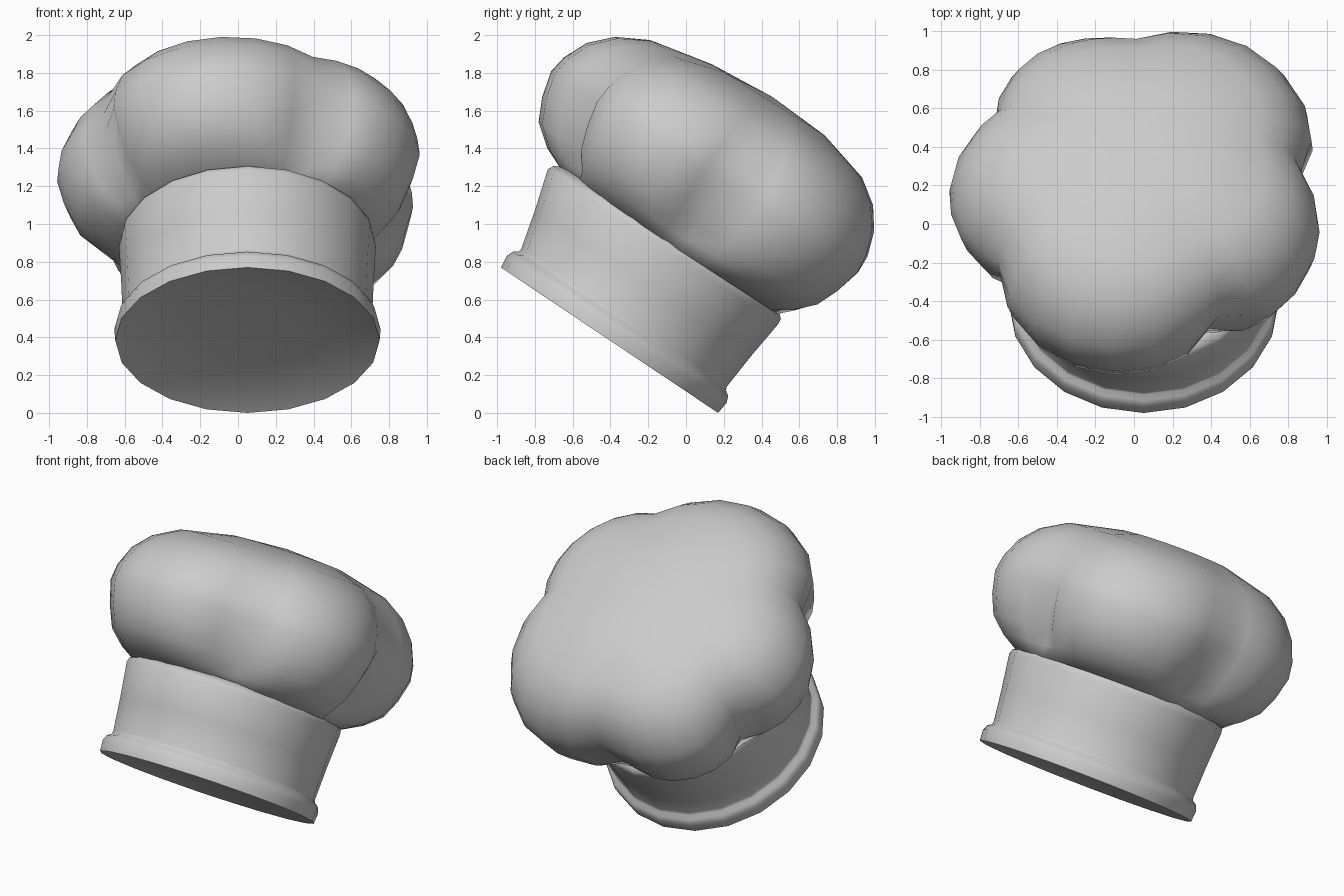
import bpy, math
from mathutils import Matrix, Vector

if "Cube" in bpy.data.objects:
    bpy.data.objects.remove(bpy.data.objects["Cube"])

# Hat leans back: local z is the hat axis, local x/y lie in the brim plane
LEAN = Matrix.Translation((0.05, -0.405, 0.385)) @ Matrix.Rotation(-math.atan2(0.77, 1.15), 4, 'X')


def skin(name, rings, angles, start=None, end=None, sharp=40):
    """Join rings of points, with optional pole points closing each end."""
    n = len(angles)
    verts = [p for ring in rings for p in ring]
    faces = []
    for k in range(len(rings) - 1):
        for i in range(n):
            j = (i + 1) % n
            faces.append((k*n + i, k*n + j, (k+1)*n + j, (k+1)*n + i))
    for pole, base, flip in ((start, 0, True), (end, (len(rings)-1)*n, False)):
        if pole is None:
            continue
        verts.append(pole)
        c = len(verts) - 1
        for i in range(n):
            a, b = base + i, base + (i + 1) % n
            faces.append((b, a, c) if flip else (a, b, c))
    me = bpy.data.meshes.new(name)
    me.from_pydata([LEAN @ Vector(v) for v in verts], [], faces)
    me.update()
    ob = bpy.data.objects.new(name, me)
    bpy.context.collection.objects.link(ob)
    bpy.ops.object.select_all(action='DESELECT')
    ob.select_set(True)
    bpy.context.view_layer.objects.active = ob
    bpy.ops.object.shade_smooth_by_angle(angle=math.radians(sharp))
    return ob


# Band with rolled brim: (height, x radius, y radius, y offset), shallow hollow beneath
profile = [(0.06, 0.36, 0.36, 0), (0.03, 0.60, 0.60, 0), (0.0, 0.70, 0.692, 0),
           (0.07, 0.705, 0.70, 0), (0.105, 0.69, 0.685, 0), (0.122, 0.665, 0.66, 0),
           (0.14, 0.66, 0.655, -0.002), (0.35, 0.668, 0.69, -0.02),
           (0.57, 0.68, 0.735, -0.04), (0.60, 0.675, 0.725, -0.035),
           (0.625, 0.64, 0.69, -0.03)]
turn = [math.radians(18 * i - 90) for i in range(20)]
band = [[(rx * math.cos(a), ry * math.sin(a) + off, h) for a in turn]
        for h, rx, ry, off in profile]
skin("band", band, turn, start=(0, 0, 0.07), end=(0, -0.03, 0.66), sharp=65)

# Puffed crown: five uneven lobes
# (crease angle, crease radius, lobe peak radius, where the peak sits between creases)
creases = [(-147, 0.92, 1.07, 0.46), (-63, 0.885, 0.985, 0.43), (4, 0.83, 1.0, 0.48),
           (93, 0.84, 0.965, 0.60), (154, 0.87, 1.01, 0.50)]
STEPS = 7
angles, outline, swell = [], [], []
for i, (a0, r0, peak, where) in enumerate(creases):
    a1, r1 = creases[(i + 1) % 5][:2]
    if a1 < a0:
        a1 += 360
    for s in range(STEPS):
        t = s / STEPS
        r = r0 + (r1 - r0) * t
        f = math.sin(math.pi * t ** (math.log(0.5) / math.log(where))) ** 0.85
        angles.append(math.radians(a0 + (a1 - a0) * t))
        outline.append(r + (peak - r) * f)
        swell.append(f)

# Crown section: (size, height, how strongly lobes show, extra crease depth)
section = [(0.73, 0.60, 0.1, 0), (0.82, 0.67, 0.8, 0.05), (0.91, 0.76, 1, 0.07),
           (0.965, 0.88, 1, 0.07), (1.0, 1.02, 1, 0.03), (0.985, 1.12, 1, 0),
           (0.93, 1.25, 1, -0.02), (0.84, 1.36, 0.9, -0.02),
           (0.70, 1.45, 0.7, 0), (0.38, 1.525, 0.35, 0)]
crown = []
for size, h, k, dip in section:
    ring = []
    for a, r, f in zip(angles, outline, swell):
        rad = size * (0.92 * (1 - k) + r * k) * (1 - dip * (1 - f) ** 2)
        ring.append((rad * math.cos(a), rad * math.sin(a), h + 0.01 * math.sin(a)))
    crown.append(ring)
skin("puffed_crown", crown, angles, start=(0, 0, 0.60), end=(0, 0, 1.55), sharp=80)
